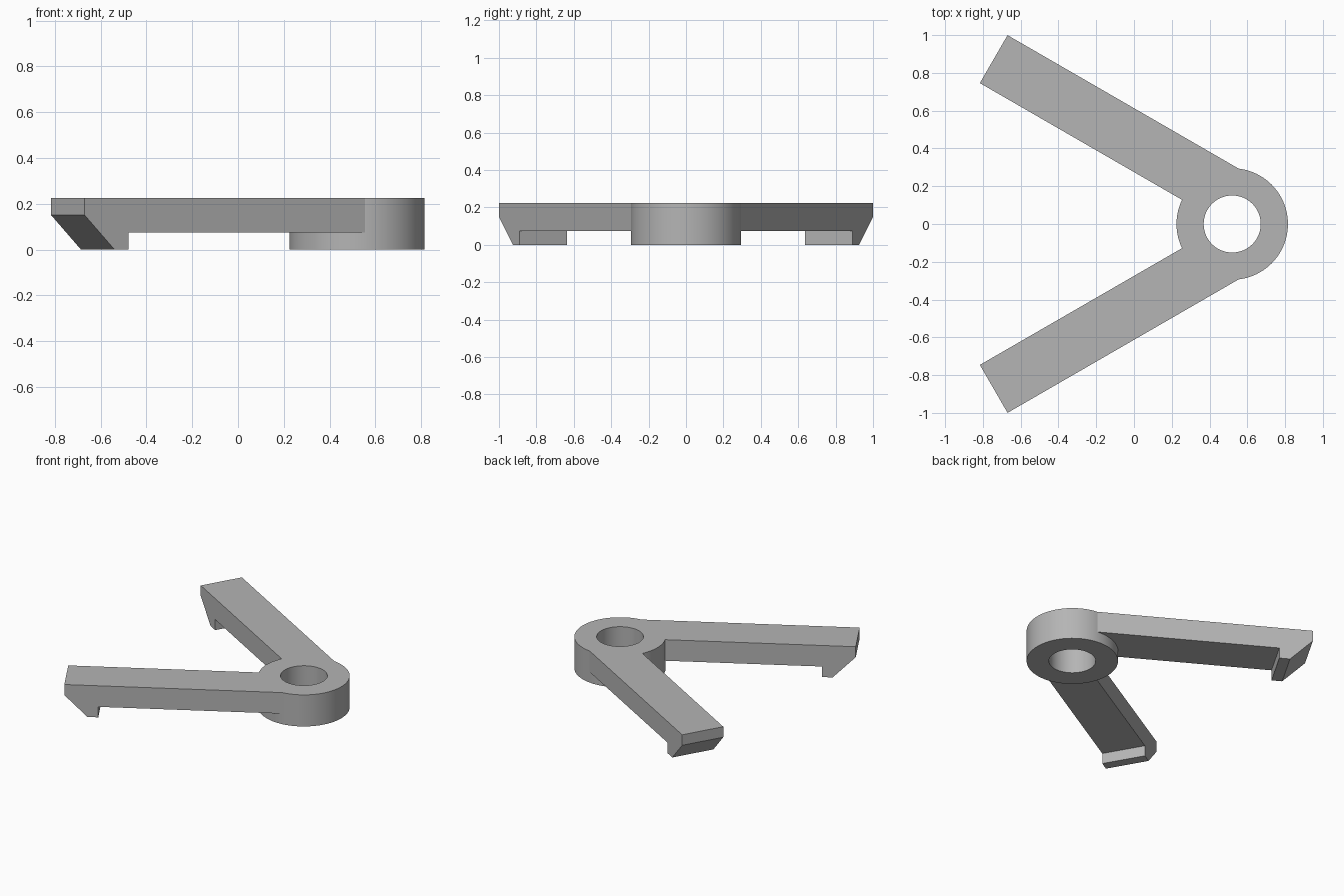
import bpy, bmesh, math
from mathutils import Vector, Matrix

cube = bpy.data.objects.get("Cube")
if cube:
    bpy.data.objects.remove(cube, do_unlink=True)

HUB_X, HUB_R, HOLE_R, HEIGHT = 0.52, 0.295, 0.151, 0.225
ARM_IN, ARM_OUT, ARM_END = -0.022, 0.271, 1.53

grey = bpy.data.materials.new("plain grey")
grey.use_nodes = True
colour = (0.46, 0.46, 0.46, 1)
grey.diffuse_color = colour
grey.node_tree.nodes["Principled BSDF"].inputs["Base Color"].default_value = colour


def make_object(name, bm):
    bmesh.ops.recalc_face_normals(bm, faces=bm.faces[:])
    mesh = bpy.data.meshes.new(name)
    bm.to_mesh(mesh)
    bm.free()
    mesh.materials.append(grey)
    obj = bpy.data.objects.new(name, mesh)
    bpy.context.collection.objects.link(obj)
    return obj


def cylinder(name, radius, bottom, top):
    bm = bmesh.new()
    bmesh.ops.create_cone(
        bm, cap_ends=True, segments=96, radius1=radius, radius2=radius,
        depth=top - bottom,
        matrix=Matrix.Translation((HUB_X, 0, (top + bottom) / 2)))
    return make_object(name, bm)


def arm(name, side):
    # Side profile (distance from hub, height) with a hooked, bevelled tip
    profile = [(0.1, HEIGHT), (0.1, 0.075), (1.31, 0.075), (1.31, 0),
               (1.38, 0), (ARM_END, 0.15), (ARM_END, HEIGHT)]
    along = Vector((-math.cos(math.pi / 6), side * 0.5, 0))
    across = Vector((0.5, side * math.cos(math.pi / 6), 0))
    hub = Vector((HUB_X, 0, 0))
    bm = bmesh.new()
    face = bm.faces.new([bm.verts.new(hub + along * u + across * ARM_IN + Vector((0, 0, z)))
                         for u, z in profile])
    new = bmesh.ops.extrude_face_region(bm, geom=[face], use_keep_orig=True)["geom"]
    bmesh.ops.translate(bm, vec=across * (ARM_OUT - ARM_IN),
                        verts=[g for g in new if isinstance(g, bmesh.types.BMVert)])
    return make_object(name, bm)


def combine(target, other, operation):
    mod = target.modifiers.new(operation.lower(), 'BOOLEAN')
    mod.operation = operation
    mod.solver = 'EXACT'
    mod.object = other
    bpy.context.view_layer.objects.active = target
    bpy.ops.object.modifier_apply(modifier=mod.name)
    bpy.data.objects.remove(other, do_unlink=True)


# Hub with two hooked arms merged in, then the round bore
bracket = cylinder("hinged_arm_bracket", HUB_R, 0, HEIGHT)
combine(bracket, arm("left_arm", 1), 'UNION')
combine(bracket, arm("right_arm", -1), 'UNION')
combine(bracket, cylinder("bore_cutter", HOLE_R, -0.1, HEIGHT + 0.1), 'DIFFERENCE')

bpy.ops.object.select_all(action='DESELECT')
bracket.select_set(True)
bpy.context.view_layer.objects.active = bracket
bpy.ops.object.shade_smooth_by_angle(angle=math.radians(20))
